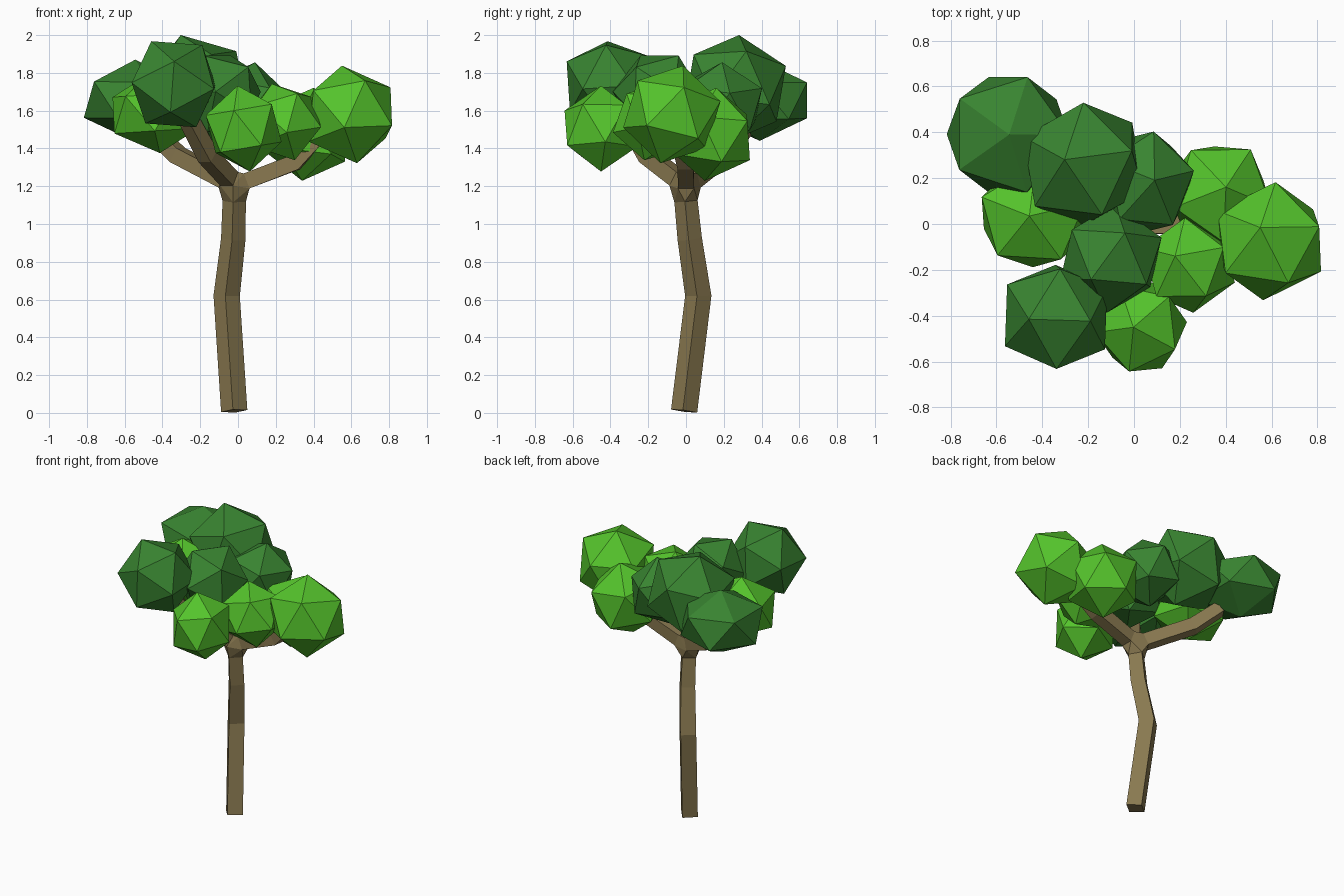
import bpy, bmesh, math
from mathutils import Vector, Matrix

if "Cube" in bpy.data.objects:
    bpy.data.objects.remove(bpy.data.objects["Cube"])


def material(name, rgb):
    m = bpy.data.materials.new(name)
    m.diffuse_color = (*rgb, 1)
    m.use_nodes = True
    m.node_tree.nodes["Principled BSDF"].inputs["Base Color"].default_value = m.diffuse_color
    return m


bark = material("bark", (0.25, 0.19, 0.08))
dark = material("dark_leaves", (0.04, 0.23, 0.03))
light = material("light_leaves", (0.09, 0.55, 0.025))


def finish(name, bm, mat):
    bmesh.ops.recalc_face_normals(bm, faces=bm.faces)
    me = bpy.data.meshes.new(name)
    bm.to_mesh(me)
    bm.free()
    me.materials.append(mat)
    ob = bpy.data.objects.new(name, me)
    bpy.context.collection.objects.link(ob)
    return ob


def frame(a, b):
    """Rotation taking +z to a and +x towards b."""
    z = Vector(a).normalized()
    x = Vector(b)
    x = (x - z * x.dot(z)).normalized()
    return Matrix((x, z.cross(x), z)).transposed()


def limb(name, path, radii, ref, turn):
    """Four-sided tube along a path; returns its first and last corner rings."""
    bm = bmesh.new()
    pts = [Vector(p) for p in path]
    rings = []
    for i, (p, r) in enumerate(zip(pts, radii)):
        t = Vector()
        if i > 0:
            t += (p - pts[i - 1]).normalized()
        if i < len(pts) - 1:
            t += (pts[i + 1] - p).normalized()
        rot = frame(t, ref)
        rings.append([bm.verts.new(p + rot @ Vector((r * math.cos(turn + k * math.pi / 2),
                                                     r * math.sin(turn + k * math.pi / 2), 0)))
                      for k in range(4)])
    for lo, hi in zip(rings, rings[1:]):
        for k in range(4):
            bm.faces.new((lo[k], lo[(k + 1) % 4], hi[(k + 1) % 4], hi[k]))
    bm.faces.new(rings[0])
    bm.faces.new(rings[-1])
    ends = [v.co.copy() for v in rings[0]], [v.co.copy() for v in rings[-1]]
    finish(name, bm, bark)
    return ends


# Trunk
fork_points = limb("trunk",
                   [(-0.02, -0.01, 0.01), (-0.06, 0.065, 0.62), (-0.025, 0.02, 0.92), (-0.02, 0.0, 1.12)],
                   [0.07, 0.07, 0.065, 0.062], (1, 0, 0), -0.1)[1]

# Three bent branches
fork = Vector((-0.015, 0, 1.205))
for name, mid, end in [
    ("back_left_branch", (-0.32, 0.2, 1.365), (-0.46, 0.30, 1.50)),
    ("front_left_branch", (-0.16, -0.2, 1.36), (-0.27, -0.32, 1.57)),
    ("right_branch", (0.30, 0.0, 1.325), (0.45, -0.04, 1.48)),
]:
    start = fork + (Vector(mid) - fork).normalized() * 0.065
    fork_points += limb(name, [start, mid, end], [0.06, 0.06, 0.055], (0, 0, 1), math.pi / 4)[0]

# Fork joining trunk and branches
bm = bmesh.new()
for p in fork_points:
    bm.verts.new(p)
hull = bmesh.ops.convex_hull(bm, input=bm.verts)
inside = [g for g in hull["geom_interior"] if isinstance(g, bmesh.types.BMVert)]
bmesh.ops.delete(bm, geom=inside, context='VERTS')
finish("fork", bm, bark)

# Leaf clumps: centre, radii, direction of one corner, direction towards a neighbouring corner
clumps = [
    ("back_left_leaves", dark, (-0.55, 0.39, 1.655), (0.295, 0.295, 0.215), (0.02, 0, 1), (-0.8, 0.59, 0)),
    ("crown_leaves", dark, (-0.22, 0.26, 1.72), 0.293, (-0.08, 0.02, 0.27), (0.03, 0.95, 0.3)),
    ("back_leaves", dark, (0.05, 0.18, 1.63), (0.225, 0.245, 0.23), (0.04, 0.01, 0.22), (0.1, 1, 0)),
    ("middle_leaves", dark, (-0.10, -0.15, 1.69), 0.238, (0.06, 0.11, 0.2), (-0.3, -0.3, 0.8)),
    ("front_left_leaves", dark, (-0.34, -0.405, 1.74), 0.257, (-0.12, -0.01, 0.23), (0.14, -0.015, 0.16)),
    ("left_leaves", light, (-0.435, 0.035, 1.59), (0.265, 0.25, 0.215), (-0.08, 0, 1), (-0.64, -0.77, 0)),
    ("front_leaves", light, (0.03, -0.45, 1.505), (0.212, 0.22, 0.23), (-0.035, 0, 0.225), (0.18, -0.1, 0)),
    ("front_right_leaves", light, (0.24, -0.18, 1.54), 0.215, (-0.06, 0.04, 0.2), (0.15, 0.08, 0.14)),
    ("back_right_leaves", light, (0.37, 0.13, 1.475), 0.25, (0.03, 0.03, 0.24), (0.14, 0.2, 0)),
    ("right_leaves", light, (0.59, -0.075, 1.58), 0.268, (-0.04, 0.06, 0.26), (0.02, 0.25, 0.1)),
]
for name, mat, centre, r, a, b in clumps:
    bm = bmesh.new()
    bmesh.ops.create_icosphere(bm, subdivisions=1, radius=1)
    radii = r if isinstance(r, tuple) else (r, r, r)
    m = Matrix.Translation(centre) @ Matrix.Diagonal((*radii, 1)) @ frame(a, b).to_4x4()
    bm.transform(m)
    finish(name, bm, mat)
